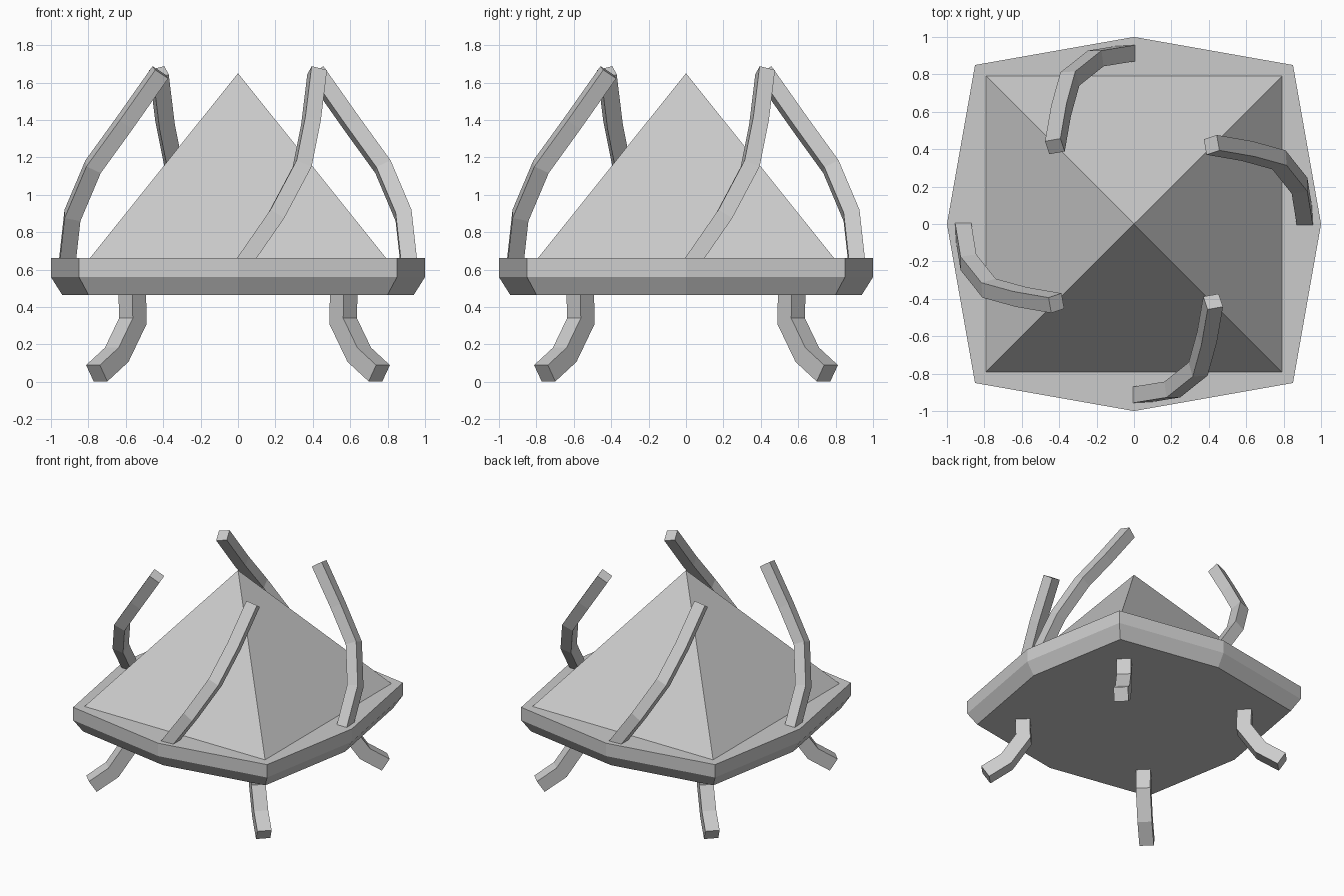
import bpy, bmesh, math
from mathutils import Vector, Matrix

if "Cube" in bpy.data.objects:
    bpy.data.objects.remove(bpy.data.objects["Cube"])

grey = bpy.data.materials.new("plain grey")
grey.diffuse_color = (0.6, 0.6, 0.6, 1)
grey.use_nodes = True
grey.node_tree.nodes["Principled BSDF"].inputs["Base Color"].default_value = grey.diffuse_color


def finish(bm, name):
    bmesh.ops.recalc_face_normals(bm, faces=bm.faces[:])
    me = bpy.data.meshes.new(name)
    bm.to_mesh(me)
    bm.free()
    me.materials.append(grey)
    ob = bpy.data.objects.new(name, me)
    bpy.context.collection.objects.link(ob)
    return ob


def skin(name, rings):
    """Join closed rings of points and cap both ends."""
    bm = bmesh.new()
    loops = [[bm.verts.new(p) for p in r] for r in rings]
    n = len(loops[0])
    for a, b in zip(loops, loops[1:]):
        for i in range(n):
            j = (i + 1) % n
            bm.faces.new((a[i], a[j], b[j], b[i]))
    bm.faces.new(loops[0])
    bm.faces.new(loops[-1])
    return finish(bm, name)


def beam(name, path, width, side, turn):
    """Square bar swept along a path, mitred at the joints."""
    pts = [Vector(p) for p in path]
    dirs = [(b - a).normalized() for a, b in zip(pts, pts[1:])]
    u = Vector(side)
    u = (u - dirs[0] * u.dot(dirs[0])).normalized()
    rot = Matrix.Rotation(turn, 3, 'Z')
    h = width / 2
    rings = []
    for i, p in enumerate(pts):
        d0, d1 = dirs[max(i - 1, 0)], dirs[min(i, len(dirs) - 1)]
        m = (d0 + d1).normalized()
        v = d0.cross(u)
        ring = []
        for s, t in ((-1, -1), (1, -1), (1, 1), (-1, 1)):
            o = u * s * h + v * t * h
            o -= d0 * (o.dot(m) / d0.dot(m))   # slide onto the mitre plane
            ring.append(rot @ (p + o))
        rings.append(ring)
        u = d0.rotation_difference(d1) @ u
    return skin(name, rings)


# Eight-sided base plate with a chamfered underside
outline = []
for k in range(4):
    r = Matrix.Rotation(k * math.pi / 2, 3, 'Z')
    outline += [r @ Vector((1, 0, 0)), r @ Vector((0.85, 0.85, 0))]
skin("base_plate", [[Vector((p.x * s, p.y * s, z)) for p in outline]
                    for s, z in ((0.94, 0.465), (1, 0.56), (1, 0.662))])

# Pyramid
bm = bmesh.new()
bmesh.ops.create_cone(bm, cap_ends=True, segments=4, radius1=0.793 * math.sqrt(2),
                      radius2=0, depth=0.99)
bmesh.ops.remove_doubles(bm, verts=bm.verts[:], dist=1e-4)
c = max(bm.verts, key=lambda v: math.hypot(v.co.x, v.co.y)).co
fix = math.pi / 4 - math.atan2(c.y, c.x)
bmesh.ops.rotate(bm, verts=bm.verts[:], matrix=Matrix.Rotation(fix, 3, 'Z'))
bmesh.ops.translate(bm, verts=bm.verts[:], vec=(0, 0, 1.155))
finish(bm, "pyramid")

# Four twisting claws above, four bent legs below
claw = [(0.914, 0.025, 0.63), (0.885, 0.205, 0.89), (0.775, 0.343, 1.15),
        (0.605, 0.39, 1.385), (0.415, 0.423, 1.655)]
k = math.sqrt(0.5)
leg = [(r * k, r * k, z) for r, z in ((0.80, 0.50), (0.795, 0.325), (0.917, 0.145), (1.068, 0.046))]
for i in range(4):
    a = i * math.pi / 2
    beam(f"claw_{i + 1}", claw, 0.086, (1, 0, 0), a)
    beam(f"leg_{i + 1}", leg, 0.104, (-k, k, 0), a)
